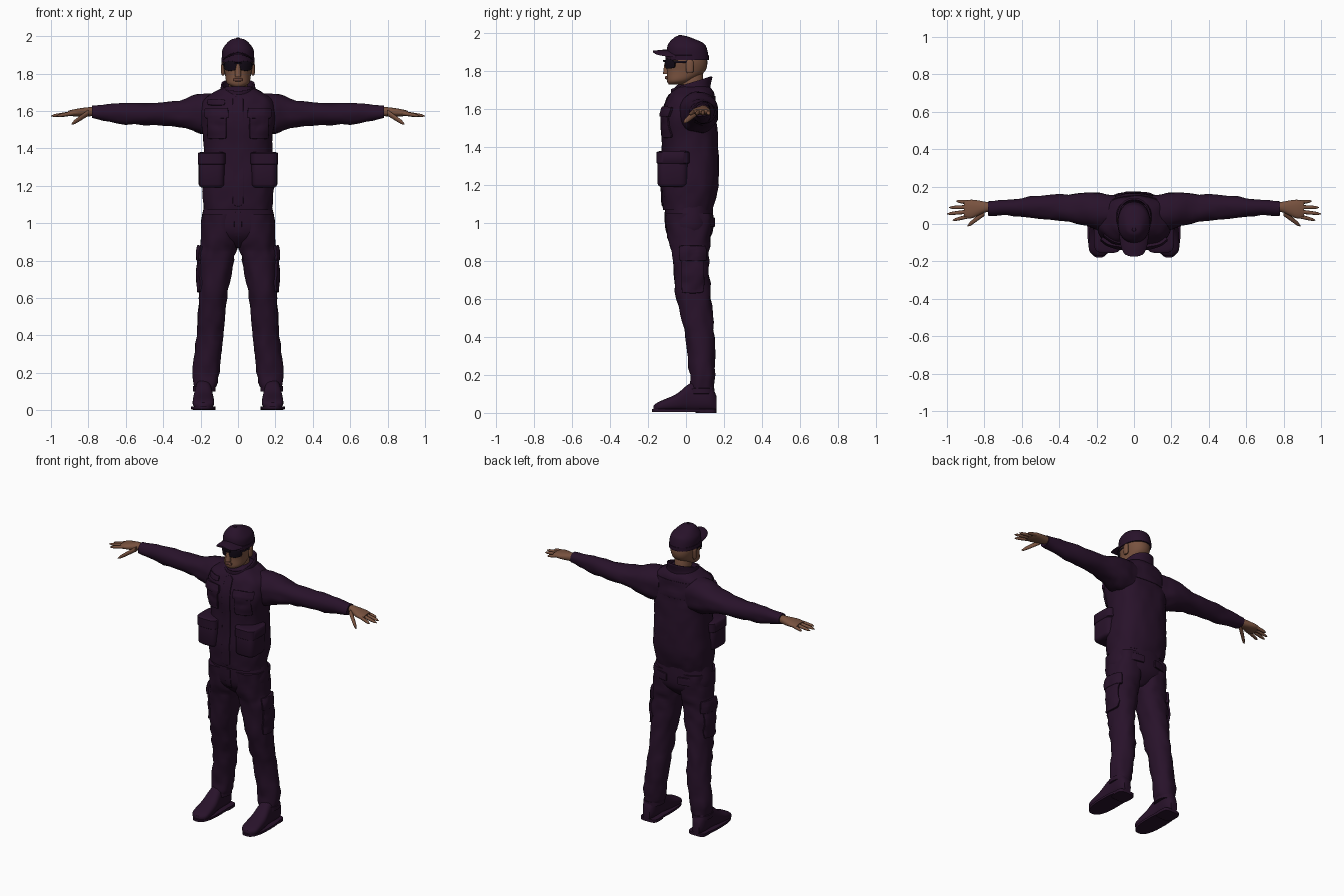
import bpy, bmesh, math
from mathutils import Vector, noise

cube = bpy.data.objects.get("Cube")
if cube:
    bpy.data.objects.remove(cube)


def material(name, *rgb):
    mat = bpy.data.materials.new(name)
    mat.use_nodes = True
    mat.diffuse_color = (*rgb, 1)
    shader = next(node for node in mat.node_tree.nodes if node.type == 'BSDF_PRINCIPLED')
    shader.inputs["Base Color"].default_value = (*rgb, 1)
    shader.inputs["Roughness"].default_value = .8
    return mat


CLOTH = material("dark plum cloth", .021, .006, .023)
SKIN = material("brown skin", .19, .085, .05)
LENS = material("black lens", .006, .003, .008)
LIPS = material("lip brown", .14, .055, .04)


def finish(name, bm, mat, mirror):
    """Turn a bmesh into a smooth-shaded object with sharp hard edges."""
    bmesh.ops.recalc_face_normals(bm, faces=bm.faces)
    mesh = bpy.data.meshes.new(name)
    bm.to_mesh(mesh)
    bm.free()
    mesh.materials.append(mat)
    mesh.shade_smooth()
    mesh.set_sharp_from_angle(angle=math.radians(50))
    part = bpy.data.objects.new(name, mesh)
    bpy.context.collection.objects.link(part)
    if mirror:
        part.modifiers.new("mirror", 'MIRROR')
    return part


def resample(rows, steps):
    """Smooth curve through the section rows."""
    result = []
    last = len(rows) - 1
    for i in range(last):
        before, start, end, after = (rows[min(max(j, 0), last)] for j in range(i - 1, i + 3))
        for k in range(steps):
            t = k / steps
            result.append([q + t / 2 * (r - p + t * (2*p - 5*q + 4*r - s + t * (3*(q - r) + s - p)))
                           for p, q, r, s in zip(before, start, end, after)])
    return result + [list(rows[-1])]


def loft(name, rows, mat=CLOTH, axis=2, power=2.2, sides=36, steps=5, mirror=False,
         wrinkle=0, caps=True, bend=None):
    """Skin oval sections; a row is position, then low and high of the other two axes."""
    bm = bmesh.new()
    rings = []
    for position, a_low, a_high, b_low, b_high in resample(rows, steps):
        ring = []
        for k in range(sides):
            angle = math.tau * k / sides
            c, s = math.cos(angle), math.sin(angle)
            u = math.copysign(abs(c) ** (2 / power), c)
            v = math.copysign(abs(s) ** (2 / power), s)
            a = (a_low + a_high + u * (a_high - a_low)) / 2
            b = (b_low + b_high + v * (b_high - b_low)) / 2
            fold = wrinkle * noise.noise(Vector((a, b, position)) * 18)
            point = [a + c * fold, b + s * fold]
            point.insert(axis, position)
            ring.append(bm.verts.new(bend(Vector(point)) if bend else point))
        rings.append(ring)
    for low, high in zip(rings, rings[1:]):
        for k in range(sides):
            n = (k + 1) % sides
            bm.faces.new((low[k], low[n], high[n], high[k]))
    if caps:
        bm.faces.new(rings[0])
        bm.faces.new(rings[-1])
    return finish(name, bm, mat, mirror)


def centred(*rows):
    """Expand (position, half width, low, high) rows into symmetric sections."""
    return [(position, -half, half, low, high) for position, half, low, high in rows]


def pad(name, x, y, z, mat=CLOTH, power=4, mirror=True, edge=.1):
    """Soft-edged block filling the given ranges."""
    rows = []
    for height, inset in ((0, edge), (edge / 2, edge / 4), (edge, 0),
                          (1 - edge, 0), (1 - edge / 2, edge / 4), (1, edge)):
        trim_x, trim_y = inset * (x[1] - x[0]), inset * (y[1] - y[0])
        rows.append((z[0] + height * (z[1] - z[0]),
                     x[0] + trim_x, x[1] - trim_x, y[0] + trim_y, y[1] - trim_y))
    return loft(name, rows, mat, power=power, steps=1, mirror=mirror)


def rod(name, base, tip, radius, mat=SKIN, axis=0, mirror=True):
    """Tapered round bar with a rounded tip."""
    base, tip = Vector(base), Vector(tip)
    rows = []
    for k in range(9):
        t = k / 8
        centre = base.lerp(tip, t)
        r = radius * (1 - .3 * t) * math.sqrt(max(1 - t ** 8, .03))
        position = centre[axis]
        across = [centre[i] for i in range(3) if i != axis]
        rows.append((position, across[0] - r, across[0] + r, across[1] - r, across[1] + r))
    return loft(name, rows, mat, axis, sides=14, steps=2, mirror=mirror)


def patch(name, target, axis, side, u, v, thick, mat=CLOTH, mirror=True, rounding=.2):
    """Panel projected onto a target surface and thickened."""
    bm = bmesh.new()
    bmesh.ops.create_grid(bm, x_segments=16, y_segments=16, size=1)
    for vert in bm.verts:
        p, q, _ = vert.co
        a = p * math.sqrt(1 - rounding * q * q / 2)
        b = q * math.sqrt(1 - rounding * p * p / 2)
        point = [(u[0] + u[1] + a * (u[1] - u[0])) / 2, (v[0] + v[1] + b * (v[1] - v[0])) / 2]
        point.insert(axis, side)
        vert.co = point
    part = finish(name, bm, mat, False)
    wrap = part.modifiers.new("wrap", 'SHRINKWRAP')
    wrap.target, wrap.wrap_method = target, 'PROJECT'
    wrap.use_project_x, wrap.use_project_y = axis == 0, axis == 1
    wrap.use_positive_direction = side < 0
    wrap.use_negative_direction = side > 0
    solid = part.modifiers.new("thickness", 'SOLIDIFY')
    solid.thickness, solid.offset = thick * 2, 0
    bevel = part.modifiers.new("soft edge", 'BEVEL')
    bevel.width, bevel.segments, bevel.harden_normals = thick * .4, 2, True
    if mirror:
        part.modifiers.new("mirror", 'MIRROR')


# Jacket body, collar and sleeves
jacket = loft("jacket", centred(
    (1.07, .18, -.12, .14), (1.2, .19, -.13, .17), (1.4, .18, -.12, .17), (1.55, .2, -.13, .16),
    (1.65, .19, -.1, .15), (1.7, .13, -.07, .14), (1.73, .07, -.04, .11)),
    power=2.5, sides=48, wrinkle=.008)
collar = loft("collar", centred((1.65, .12, -.08, .12), (1.69, .09, -.07, .12), (1.73, .08, -.07, .13)),
              caps=False, bend=lambda p: p + Vector((0, 0, p.y / 3)))
collar.modifiers.new("thickness", 'SOLIDIFY').thickness = .01
loft("sleeve", [
    (.1, -.03, .15, 1.47, 1.69), (.2, -.03, .17, 1.48, 1.69), (.35, .01, .16, 1.52, 1.65),
    (.6, .04, .14, 1.53, 1.64), (.78, .05, .12, 1.56, 1.63)], axis=0, mirror=True, wrinkle=.01)

# Jacket details
patch("front_placket", jacket, 1, -1, (-.03, .03), (1.09, 1.68), .005, mirror=False)
patch("chest_pocket", jacket, 1, -1, (.06, .16), (1.45, 1.58), .01)
patch("chest_pocket_flap", jacket, 1, -1, (.05, .17), (1.56, 1.61), .015)
patch("chest_badge", jacket, 1, -1, (-.16, -.07), (1.63, 1.66), .008, mirror=False)
patch("back_yoke", jacket, 1, 1, (-.14, .14), (1.56, 1.67), .003, mirror=False)
pad("waist_pocket", (.07, .21), (-.15, .01), (1.19, 1.37))
pad("waist_pocket_flap", (.065, .215), (-.155, .02), (1.31, 1.38))

# Trousers
seat = loft("trouser_seat", centred((.87, .03, -.03, .07), (.95, .19, -.1, .14), (1.1, .18, -.11, .14)))
leg = loft("trouser_leg", [
    (.1, .13, .23, .02, .14), (.2, .1, .24, .02, .15), (.4, .08, .22, 0, .15), (.6, .06, .21, -.05, .13),
    (.8, .02, .21, -.07, .12), (.9, 0, .2, -.09, .13), (1.05, 0, .19, -.11, .14)],
    mirror=True, wrinkle=.012)
patch("cargo_pocket", leg, 0, 1, (-.02, .09), (.63, .83), .012)
patch("cargo_pocket_flap", leg, 0, 1, (-.03, .1), (.8, .88), .015)
patch("back_pocket_flap", seat, 1, 1, (.04, .14), (.98, 1.03), .01)
patch("fly_flap", seat, 1, -1, (-.02, .02), (.93, 1.06), .004, mirror=False)

# Boots
loft("boot", [(-.17, .16, .21, .01, .04), (-.14, .13, .24, .01, .06), (-.05, .13, .24, .01, .1),
              (.03, .14, .23, .01, .16), (.12, .14, .23, .01, .16), (.16, .16, .21, .01, .09)],
     axis=1, power=2.6, mirror=True)
pad("boot_sole", (.12, .25), (-.18, .16), (.005, .02), power=2.6, edge=.02)
pad("boot_heel", (.12, .24), (.05, .16), (0, .02), edge=.02)
pad("boot_cuff", (.12, .24), (.01, .15), (.1, .13), power=2.2, edge=.04)

# Head
pad("neck", (-.05, .05), (-.03, .09), (1.66, 1.79), SKIN, power=2, mirror=False, edge=.02)
head = loft("head", centred(
    (1.73, .03, -.09, -.02), (1.75, .06, -.1, .03), (1.8, .07, -.1, .1),
    (1.87, .08, -.1, .11), (1.95, .05, -.07, .07)), SKIN)
rod("nose", (0, -.105, 1.785), (0, -.1, 1.86), .017, axis=2, mirror=False)
pad("lips", (-.023, .023), (-.11, -.09), (1.758, 1.776), LIPS, power=2, mirror=False, edge=.2)
pad("ear", (.07, .09), (0, .04), (1.79, 1.86), SKIN, power=2, edge=.2)

# Sunglasses
patch("sunglass_lens", head, 1, -1, (.007, .067), (1.815, 1.866), .009, LENS, rounding=.7)
pad("sunglass_bridge", (-.02, .02), (-.12, -.1), (1.85, 1.86), LENS, mirror=False)
rod("sunglass_temple", (.063, -.07, 1.85), (.085, .03, 1.85), .008, LENS, axis=1)

# Cap with curved brim
loft("cap_crown", centred((1.87, .085, -.1, .12), (1.92, .085, -.1, .11), (1.95, .07, -.09, .09),
                          (1.98, .04, -.06, .02), (1.988, .01, -.04, -.01)))
pad("cap_band", (-.088, .088), (-.108, .12), (1.86, 1.885), power=2.2, mirror=False, edge=.02)
loft("cap_brim", centred((-.173, .02, 1.9, 1.91), (-.16, .05, 1.9, 1.91), (-.12, .07, 1.9, 1.914),
                         (-.05, .08, 1.9, 1.914)),
     axis=1, power=3, bend=lambda p: p - Vector((0, 0, 5 * p.x ** 2)))
pad("cap_button", (-.01, .01), (-.04, -.02), (1.98, 1.992), power=2, mirror=False, edge=.2)

# Hands
loft("palm", [(.75, .07, .11, 1.58, 1.62), (.8, .06, .12, 1.57, 1.62), (.87, .03, .13, 1.57, 1.61),
              (.91, .04, .12, 1.58, 1.6)], SKIN, axis=0, mirror=True)
reach = {"index_finger": .97, "middle_finger": 1, "ring_finger": .99, "little_finger": .95}
for k, (name, tip) in enumerate(reach.items()):
    rod(name, (.87, .045 + .023 * k, 1.59), (tip, .02 + .034 * k, 1.573), .012)
rod("thumb", (.8, .06, 1.59), (.89, -.01, 1.53), .017)
